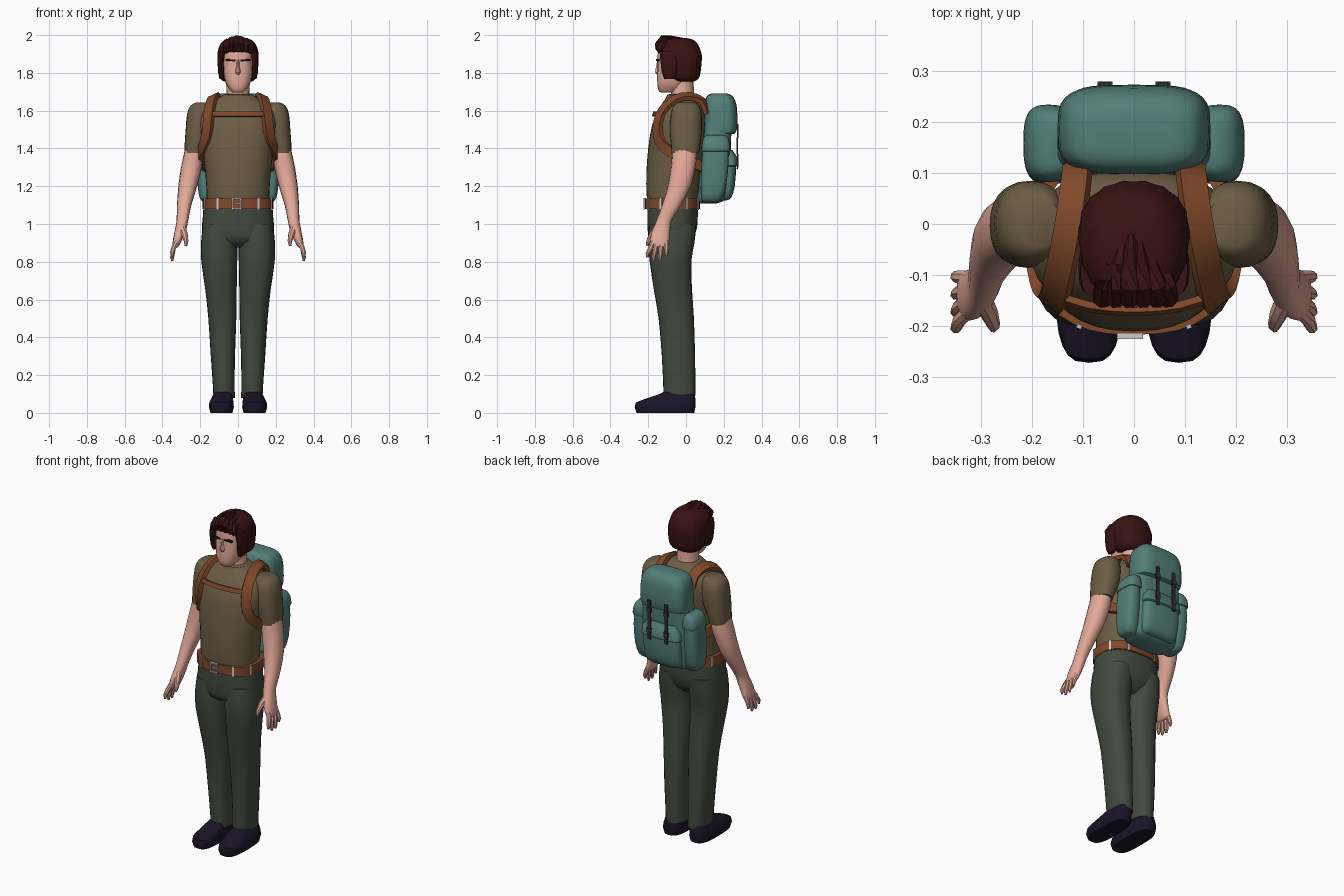
import bpy, bmesh, math
from mathutils import Vector

COL = dict(skin=(.78, .40, .32), shirt=(.15, .11, .06), trousers=(.055, .068, .048), hair=(.04, .006, .006),
           shoe=(.010, .007, .020), pack=(.085, .21, .19), leather=(.22, .065, .022),
           dark=(.03, .03, .03), metal=(.75, .75, .75), black=(.01, .005, .005))
MATS = {}
for key, c in COL.items():
    MATS[key] = bpy.data.materials.new(key)
    MATS[key].diffuse_color = (*c, 1)


def finish(name, bm, mat, mirror=False, angle=40):
    bmesh.ops.recalc_face_normals(bm, faces=bm.faces)
    me = bpy.data.meshes.new(name)
    bm.to_mesh(me)
    bm.free()
    for p in me.polygons:
        p.use_smooth = True
    me.set_sharp_from_angle(angle=math.radians(angle))
    me.materials.append(MATS[mat])
    ob = bpy.data.objects.new(name, me)
    bpy.context.collection.objects.link(ob)
    if mirror:
        ob.modifiers.new("mirror", 'MIRROR').use_mirror_merge = False
    return ob


def skin_rings(bm, rings):
    vs = [[bm.verts.new(p) for p in r] for r in rings]
    n = len(vs[0])
    for a, b in zip(vs, vs[1:]):
        for i in range(n):
            bm.faces.new((a[i], a[(i + 1) % n], b[(i + 1) % n], b[i]))
    bm.faces.new(vs[0])
    bm.faces.new(vs[-1])


def spline(rows, k):
    # Catmull-Rom subdivision of number rows
    out = []
    for i in range(len(rows) - 1):
        p0, p1, p2, p3 = rows[max(i - 1, 0)], rows[i], rows[i + 1], rows[min(i + 2, len(rows) - 1)]
        for s in range(k):
            t = s / k
            out.append(tuple(.5 * (2 * b + (c - a) * t + (2 * a - 5 * b + 4 * c - d) * t * t
                                   + (3 * b - a - 3 * c + d) * t ** 3) for a, b, c, d in zip(p0, p1, p2, p3)))
    return out + [tuple(rows[-1])]


def superpoint(row, t, p):
    cx, z, rx, y0, y1 = row
    c, s = math.cos(t), math.sin(t)
    return Vector((cx + rx * math.copysign(abs(c) ** (2 / p), c),
                   (y0 + y1) / 2 + (y1 - y0) / 2 * math.copysign(abs(s) ** (2 / p), s), z))


def loft(name, rows, mat, p=2.3, n=24, k=2, mirror=False, ridge=0.0, angle=40):
    # rows of (centre x, z, half width, front y, back y)
    bm = bmesh.new()
    rings = []
    for row in spline(rows, k):
        mid = Vector((row[0], (row[3] + row[4]) / 2, row[1]))
        rings.append([mid + (superpoint(row, 2 * math.pi * i / n, p) - mid) * (1 - ridge * (i % 2))
                      for i in range(n)])
    skin_rings(bm, rings)
    return finish(name, bm, mat, mirror, angle)


def tube(bm, pts, n=8):
    # pts of (x, y, z, radius)
    rings = []
    for i, q in enumerate(pts):
        d = Vector(pts[min(i + 1, len(pts) - 1)][:3]) - Vector(pts[max(i - 1, 0)][:3])
        u = d.cross(Vector((.3, 1, .1))).normalized()
        v = d.cross(u).normalized()
        rings.append([Vector(q[:3]) + q[3] * (u * math.cos(2 * math.pi * j / n) + v * math.sin(2 * math.pi * j / n))
                      for j in range(n)])
    skin_rings(bm, rings)


def ribbon(name, pts, normal, w, th, mat, mirror=False, k=2):
    # flat strap swept along pts, facing normal(point)
    P = [Vector(q) for q in spline(pts, k)]
    rings = []
    for i, q in enumerate(P):
        d = (P[min(i + 1, len(P) - 1)] - P[max(i - 1, 0)]).normalized()
        u = d.cross(normal(q)).normalized() * w / 2
        o = u.cross(d).normalized() * th / 2
        rings.append([q + u + o, q - u + o, q - u - o, q + u - o])
    bm = bmesh.new()
    skin_rings(bm, rings)
    return finish(name, bm, mat, mirror)


def box(name, loc, size, mat, rot=(0, 0, 0), mirror=False):
    bm = bmesh.new()
    bmesh.ops.create_cube(bm, size=1)
    from mathutils import Euler
    m = Euler(rot).to_matrix()
    for v in bm.verts:
        v.co = m @ Vector(a * b for a, b in zip(v.co, size)) + Vector(loc)
    return finish(name, bm, mat, mirror)


# shoes and trousers
loft("shoes", [(.088, 0, .058, -.262, .044), (.088, .03, .066, -.272, .05), (.088, .055, .064, -.265, .05),
               (.084, .075, .058, -.215, .05), (.08, .10, .05, -.14, .045), (.078, .12, .04, -.1, .035)],
     "shoe", p=3, k=1, mirror=True)
loft("trouser_legs", [(.073, .08, .058, -.118, .048), (.075, .13, .057, -.12, .05), (.08, .3, .064, -.128, .048),
                      (.083, .5, .074, -.145, .042), (.09, .65, .083, -.17, .032), (.099, .8, .095, -.192, .028),
                      (.1, .9, .096, -.2, .045), (.095, 1.0, .09, -.195, .055)], "trousers", p=2.4, mirror=True)
loft("trouser_seat", [(0, .875, .06, -.14, -.01), (0, .91, .165, -.192, .03), (0, .97, .19, -.203, .056),
                      (0, 1.03, .187, -.205, .062), (0, 1.10, .182, -.205, .064)], "trousers", p=2.5, n=32)

# belt with loops and buckle
belt = (0, 1.107, .187, -.217, .074)
loft("belt", [(0, 1.08) + belt[2:], (0, 1.135) + belt[2:]], "leather", p=2.5, n=32, k=1)
for deg in (-60, -20, 25, 65, 115, 155, 200, 240):
    q, r = (superpoint(belt, math.radians(deg + e), 2.5) for e in (-2, 2))
    box("belt_loop", (q + r) / 2, (.010, .008, .064), "metal", (0, 0, math.atan2(r.y - q.y, r.x - q.x)))
for x, z, w, h in ((-.03, 1.107, .007, .058), (.014, 1.122, .007, .026), (.014, 1.092, .007, .026),
                   (-.008, 1.134, .05, .007), (-.008, 1.08, .05, .007), (-.004, 1.107, .036, .006)):
    box("belt_buckle", (x, -.22, z), (w, .01, h), "metal")

# shirt body, collar and sleeves
loft("shirt", [(0, 1.11, .165, -.203, .06), (0, 1.16, .166, -.209, .062), (0, 1.27, .173, -.21, .072),
               (0, 1.40, .189, -.2, .09), (0, 1.50, .203, -.185, .102), (0, 1.56, .205, -.167, .105),
               (0, 1.61, .185, -.143, .1), (0, 1.65, .135, -.118, .082), (0, 1.685, .075, -.092, .048)],
     "shirt", p=2.35, n=32)
loft("collar", [(0, 1.655, .09, -.112, .065), (0, 1.683, .08, -.1, .055), (0, 1.688, .07, -.088, .047)],
     "shirt", p=2.1, k=1)
loft("sleeves", [(.185, 1.642, .04, -.045, .05), (.195, 1.625, .058, -.066, .07), (.2, 1.58, .07, -.08, .083),
                 (.207, 1.5, .07, -.086, .084), (.222, 1.43, .06, -.08, .077), (.232, 1.375, .051, -.076, .068)],
     "shirt", mirror=True)

# arms and hands
loft("arms", [(.23, 1.43, .045, -.066, .055), (.237, 1.36, .052, -.074, .057), (.247, 1.3, .055, -.08, .05),
              (.266, 1.2, .05, -.096, .025), (.285, 1.1, .038, -.126, -.026), (.294, 1.02, .031, -.156, -.075),
              (.302, .98, .03, -.172, -.083), (.316, .93, .026, -.188, -.088), (.33, .885, .018, -.187, -.092),
              (.333, .875, .01, -.17, -.105)], "skin", n=16, mirror=True)
bm = bmesh.new()
for y0, y1, z1 in ((-.173, -.204, .822), (-.151, -.172, .803), (-.128, -.138, .803), (-.105, -.103, .83)):
    tube(bm, [(.325, y0, .91, .014), (.342, (y0 + y1) / 2, .87, .0135), (.349, y1, z1 + .02, .011), (.348, y1, z1, .006)])
tube(bm, [(.298, -.145, .985, .02), (.284, -.175, .95, .018), (.275, -.198, .91, .013), (.276, -.206, .885, .007)])
finish("fingers", bm, "skin", True)

# neck and head
loft("neck", [(0, 1.64, .07, -.09, .05), (0, 1.69, .062, -.08, .042), (0, 1.80, .06, -.08, .04)], "skin", p=2, n=16)
loft("head", [(0, 1.695, .028, -.132, -.06), (0, 1.708, .042, -.146, -.03), (0, 1.745, .065, -.152, 0),
              (0, 1.80, .076, -.152, .03), (0, 1.87, .079, -.15, .05), (0, 1.93, .077, -.145, .05),
              (0, 1.96, .05, -.11, .02)], "skin", p=2.7, n=20)
loft("nose", [(0, 1.792, .008, -.156, -.13), (0, 1.803, .015, -.165, -.13), (0, 1.84, .009, -.158, -.13),
              (0, 1.87, .007, -.152, -.13)], "skin", n=10, k=1)
box("brows", (.039, -.148, 1.867), (.052, .014, .010), "black", (0, -.06, -.12), mirror=True)

# hair: ridged cap, sideburns and swept-up quiff
loft("hair", [(0, 1.755, .075, -.06, .045), (0, 1.768, .093, -.085, .066), (0, 1.80, .104, -.098, .078),
              (0, 1.87, .109, -.108, .085), (0, 1.895, .109, -.13, .085), (0, 1.915, .107, -.154, .08),
              (0, 1.95, .095, -.15, .066), (0, 1.975, .07, -.128, .04), (0, 1.985, .03, -.09, .0)],
     "hair", p=2.2, n=36, ridge=.025, angle=25)
loft("sideburns", [(.087, 1.768, .011, -.115, -.06), (.09, 1.80, .015, -.128, -.05), (.092, 1.86, .017, -.135, -.04),
                   (.085, 1.915, .02, -.14, -.04)], "hair", n=12, k=1, mirror=True)
bm = bmesh.new()
for x, h in ((-.062, 1.96), (-.036, 1.972), (-.01, 1.977), (.018, 1.974), (.045, 1.965), (.068, 1.95)):
    tube(bm, [(x * 1.05, -.138, 1.912, .012), (x, -.146, h - .025, .020), (x * .9, -.122, h, .023),
              (x * .75, -.08, h + .002, .020), (x * .5, -.02, h, .010)], 8)
finish("quiff", bm, "hair")

# backpack body, lid and pockets
loft("pack_body", [(0, 1.108, .10, .075, .155), (0, 1.118, .135, .062, .19), (0, 1.15, .15, .06, .215),
                   (0, 1.3, .155, .075, .232), (0, 1.48, .15, .095, .24), (0, 1.56, .14, .1, .24)],
     "pack", p=4, n=32)
loft("pack_lid", [(0, 1.475, .135, .105, .235), (0, 1.482, .148, .098, .262), (0, 1.53, .15, .097, .272),
                  (0, 1.61, .146, .097, .27), (0, 1.655, .135, .102, .26), (0, 1.682, .115, .115, .24),
                  (0, 1.692, .08, .14, .215)], "pack", p=3.6, n=32)
loft("back_pocket", [(0, 1.125, .085, .16, .215), (0, 1.14, .112, .16, .24), (0, 1.2, .122, .16, .258),
                     (0, 1.31, .122, .16, .266), (0, 1.36, .115, .16, .262), (0, 1.385, .095, .16, .24)],
     "pack", p=3.6, n=28)
loft("back_pocket_flap", [(0, 1.305, .124, .18, .266), (0, 1.31, .128, .18, .273), (0, 1.355, .122, .18, .271),
                          (0, 1.392, .095, .18, .245)], "pack", p=3.6, n=28, k=1)
loft("side_pockets", [(.15, 1.115, .03, .095, .17), (.16, 1.135, .042, .08, .19), (.168, 1.2, .045, .078, .212),
                      (.17, 1.32, .045, .082, .225), (.168, 1.42, .04, .09, .225)], "pack", p=3, mirror=True)
loft("side_pocket_caps", [(.168, 1.385, .044, .086, .228), (.168, 1.392, .049, .082, .234),
                          (.166, 1.43, .046, .086, .232), (.158, 1.46, .038, .095, .22), (.15, 1.472, .02, .115, .2)],
     "pack", p=3, mirror=True)

# dark closing straps with buckles
ribbon("lid_straps", [(.057, .274, 1.53), (.057, .273, 1.47), (.057, .271, 1.40), (.057, .275, 1.33), (.057, .272, 1.29)],
       lambda q: Vector((0, 1, 0)), .02, .008, "dark", True, 1)
for z in (1.47, 1.345):
    box("strap_buckles", (.057, .274, z), (.03, .010, .028), "dark", mirror=True)

# shoulder straps and chest strap
ribbon("shoulder_straps", [(.11, .115, 1.585), (.113, .088, 1.65), (.122, .02, 1.676), (.136, -.055, 1.662),
                           (.15, -.12, 1.605), (.157, -.147, 1.54), (.166, -.148, 1.47), (.182, -.122, 1.415),
                           (.199, -.06, 1.37), (.195, .02, 1.33), (.16, .09, 1.30)],
       lambda q: q - Vector((.4 * q.x, -.03, min(q.z, 1.5))), .055, .024, "leather", True)
ribbon("chest_strap", [(-.15, -.142, 1.582), (-.09, -.162, 1.582), (0, -.17, 1.582), (.09, -.162, 1.582), (.15, -.142, 1.582)],
       lambda q: Vector((0, -1, .3)), .026, .014, "leather")
